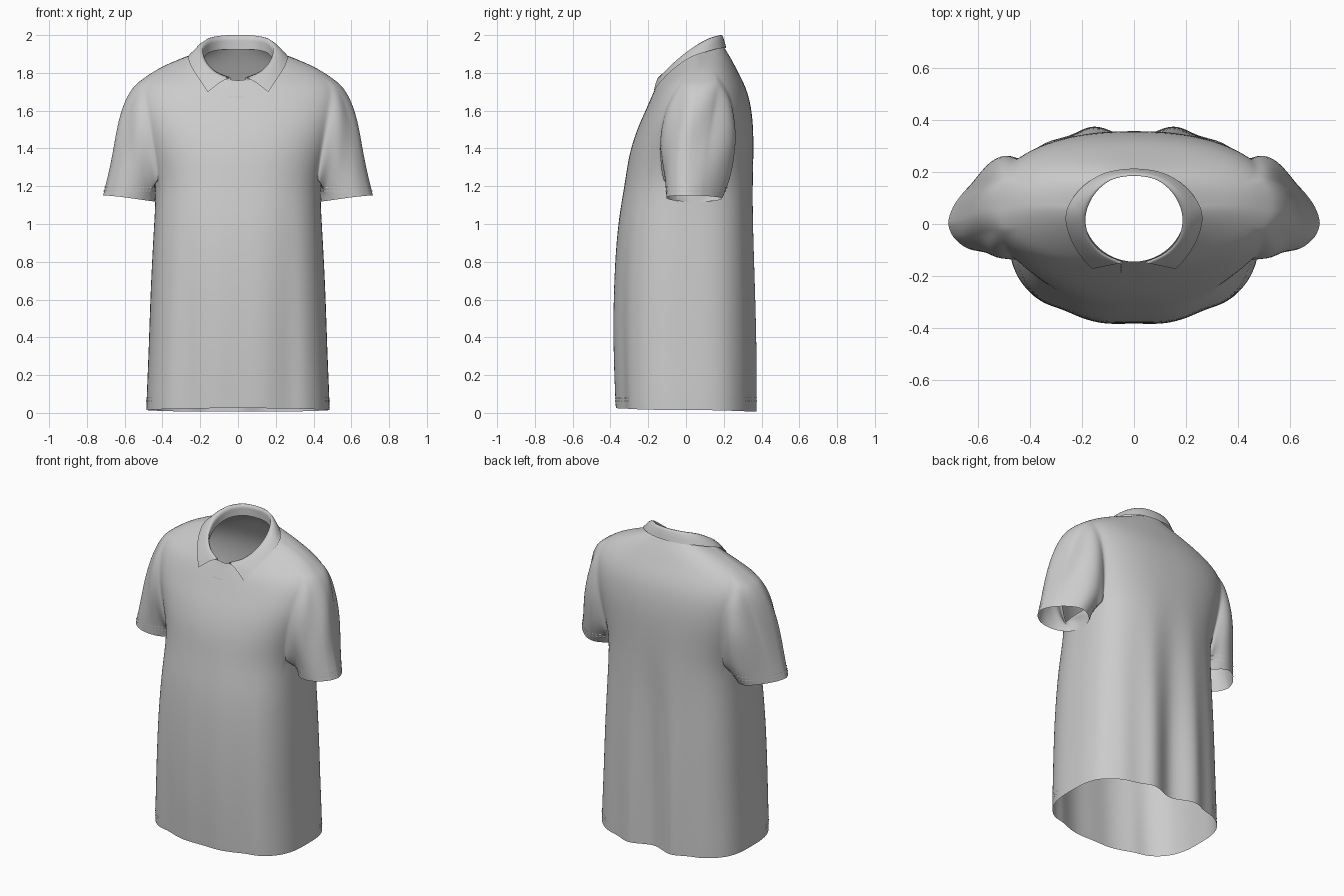
import bpy, bmesh, math
from math import sin, cos, pi, exp
from mathutils import Vector
from mathutils.bvhtree import BVHTree

if "Cube" in bpy.data.objects:
    bpy.data.objects.remove(bpy.data.objects["Cube"])

N, R0, R1 = 72, 6, 11    # columns, first and last armhole ring
JF, JB = -6, 7           # armhole columns towards front and back

# torso rings: half width, roundness, centre y, front y, back y, front z, side z, back z
RINGS = [
    (.485, .74, .00, -.368, .354, .025, .015, .006),
    (.483, .74, .00, -.372, .354, .10, .10, .10),
    (.472, .75, .00, -.382, .354, .35, .35, .35),
    (.463, .76, .00, -.382, .354, .65, .65, .65),
    (.447, .78, .00, -.366, .352, .95, .95, .95),
    (.437, .80, .01, -.342, .354, 1.11, 1.11, 1.11),
    (.437, .82, .02, -.322, .356, 1.23, 1.23, 1.23),
    (.482, .85, .03, -.302, .358, 1.37, 1.38, 1.39),
    (.525, .85, .03, -.260, .356, 1.50, 1.52, 1.53),
    (.547, .87, .04, -.219, .340, 1.59, 1.63, 1.65),
    (.547, .90, .05, -.193, .314, 1.65, 1.70, 1.73),
    (.515, .93, .06, -.175, .278, 1.69, 1.76, 1.80),
    (.430, .96, .07, -.162, .245, 1.72, 1.82, 1.865),
    (.320, 1.0, .07, -.153, .218, 1.74, 1.868, 1.91),
    (.200, 1.0, .06, -.145, .193, 1.76, 1.91, 1.95),
]


def spow(v, p):
    return math.copysign(abs(v) ** p, v)


def torso_point(i, j):
    w, p, yc, yf, yb, zf, zs, zb = RINGS[i]
    t = 2 * pi * j / N
    k = 0 if R0 + 1 < i < R1 - 1 else .15 if R0 < i < R1 else .4
    t -= k * sin(2 * t) / 2
    s = sin(t)
    x = w * spow(cos(t), p)
    reach = yb - yc if s > 0 else yc - yf
    y = yc + reach * spow(s, p * (.8 if s > 0 and i < 12 else 1))
    z = zs + ((zb if s > 0 else zf) - zs) * abs(s) ** (1.4 if s > 0 or i > 11 else 1.8)
    # hanging folds towards the hem
    f = max(0, min(1, 1.3 - z))
    if s > 0:
        y += f * (.036 * exp(-((abs(x) - .15) / .06) ** 2) + .006 * exp(-((abs(x) - .33) / .05) ** 2)
                  - .045 * exp(-(x / .06) ** 2))
    else:
        y += f * (.018 * exp(-((abs(x) - .27) / .06) ** 2) - .008 * exp(-((abs(x) - .1) / .06) ** 2))
    return Vector((x, y, z))


def finish(bm, name):
    me = bpy.data.meshes.new(name)
    bm.to_mesh(me)
    bm.free()
    for f in me.polygons:
        f.use_smooth = True
    ob = bpy.data.objects.new(name, me)
    bpy.context.collection.objects.link(ob)
    return ob


# shirt body: torso loft with an armhole left open on each side
bm = bmesh.new()
g = [[bm.verts.new(torso_point(i, j)) for j in range(N)] for i in range(len(RINGS))]


def in_armhole(i, j):
    return R0 <= i < R1 and ((j - JF) % N < JB - JF or (j - N // 2 + JB) % N < JB - JF)


for i in range(len(RINGS) - 1):
    for j in range(N):
        if not in_armhole(i, j):
            bm.faces.new((g[i][j], g[i][(j + 1) % N], g[i + 1][(j + 1) % N], g[i + 1][j]))

# sleeves: lofted from the armhole edge to the cuff
STEPS = 10
for side, c in ((1, 0), (-1, N // 2)):
    idx = [(R0, j) for j in range(JF, JB)] + [(i, JB) for i in range(R0, R1)]
    idx += [(R1, j) for j in range(JB, JF, -1)] + [(i, JF) for i in range(R1, R0, -1)]
    prev = [g[i][(c + side * j) % N] for i, j in idx]
    start = [Vector((abs(v.co.x), v.co.y, v.co.z)) for v in prev]
    for s in range(1, STEPS + 1):
        t = s / STEPS
        row = []
        for a in start:
            phi = math.atan2((a.y - .06) / .19, (a.z - 1.5) / .25)
            u = (1 + cos(phi)) / 2
            back = max(0, sin(phi))
            # cuff: lens-shaped, outer edge swung to the front
            d = Vector((.577 + .138 * spow(cos(phi), 1.2) - .02 * abs(sin(phi)),
                        .05 + .152 * sin(phi) - .045 * max(0, cos(phi)), 1.135 + .017 * cos(phi)))
            b = a + Vector((.01 + .10 * u, .02 * sin(phi) + .01 * back, -.06 * u))
            e = d + Vector((-.065 * u, .01 * sin(phi) + .06 * back, .05 + .2 * u))
            q = a * (1 - t) ** 3 + b * 3 * t * (1 - t) ** 2 + e * 3 * t * t * (1 - t) + d * t ** 3
            r = .007 * sin(5 * phi + 5 * t) * sin(pi * t) ** 2
            q += Vector((cos(phi), sin(phi), 0)) * r
            row.append(bm.verts.new((side * q.x, q.y, q.z)))
        for n in range(len(row)):
            m = (n + 1) % len(row)
            bm.faces.new((prev[n], prev[m], row[m], row[n]))
        prev = row
bmesh.ops.recalc_face_normals(bm, faces=bm.faces)
back = max(bm.faces, key=lambda f: f.calc_center_median().y)
if back.normal.y < 0:
    bmesh.ops.reverse_faces(bm, faces=bm.faces)
body = finish(bm, "shirt_body")
sub = body.modifiers.new("smooth", 'SUBSURF')
sub.levels = sub.render_levels = 2

bpy.context.view_layer.update()
bvh = BVHTree.FromObject(body, bpy.context.evaluated_depsgraph_get())


def lift(p, gap, settle=False):
    """Push a point outside the shirt surface, or settle it onto the surface."""
    co, no, _, dist = bvh.find_nearest(p)
    h = (p - co).dot(no)
    return p + no * (gap - h) if (h < gap or settle) and dist < .08 else p


def spline(pts, n):
    """Catmull-Rom resampling."""
    pts = [Vector(p) for p in pts]
    pts = [2 * pts[0] - pts[1]] + pts + [2 * pts[-1] - pts[-2]]
    out = []
    for k in range(1, len(pts) - 2):
        a, b, c, d = pts[k - 1:k + 3]
        for m in range(n):
            t = m / n
            out.append(.5 * (2 * b + (c - a) * t + (2 * a - 5 * b + 4 * c - d) * t * t
                             + (3 * b - a - 3 * c + d) * t ** 3))
    return out + [pts[-2]]


# collar: inner stand, rolled fold and outer leaf with pointed tips
FOLD = [(0, .185, 2.0), (.09, .168, 1.997), (.155, .11, 1.978), (.186, .03, 1.93),
        (.172, -.05, 1.867), (.12, -.11, 1.81), (.04, -.148, 1.775)]
EDGE = [(0, .212, 1.932), (.11, .19, 1.925), (.205, .13, 1.905), (.255, .05, 1.875),
        (.243, -.03, 1.82), (.205, -.11, 1.76), (.16, -.175, 1.70)]


def mirrored(pts):
    return [(-x, y, z) for x, y, z in pts[:0:-1]] + pts


fold, edge = spline(mirrored(FOLD), 5), spline(mirrored(EDGE), 5)
last = len(fold) - 1
bm = bmesh.new()
rows = []
for n, (f, e) in enumerate(zip(fold, edge)):
    k = 1 - abs(2 * n / last - 1) ** 3
    e = lift(e, .008, True)
    out = Vector((e.x - f.x, e.y - f.y, 0)) * .12
    up = Vector((0, 0, .01 * k))
    col = [f + Vector((.006 * f.x, 0, -.015 - .06 * k)), f + Vector((0, 0, -.01 - .02 * k)), f]
    col += [lift(f.lerp(e, q) + out * b + up * b, .008) for q, b in ((.12, .7), (.35, 1), (.7, .5))]
    rows.append([bm.verts.new(p) for p in col + [e]])
for a, b in zip(rows, rows[1:]):
    for m in range(len(a) - 1):
        bm.faces.new((a[m], b[m], b[m + 1], a[m + 1]))
bmesh.ops.recalc_face_normals(bm, faces=bm.faces)
finish(bm, "collar")


# stitching: short flat dashes laid on the fabric
def dashes(bm, pts, across):
    for a, b in zip(pts[::2], pts[1::2]):
        w = Vector(across) * .0025
        bm.faces.new([bm.verts.new(p) for p in (a - w, b - w, b + w, a + w)])


def hem_line(bm, cx, cy, z, count):
    pts = []
    for n in range(count):
        t = 2 * pi * n / count
        co, no, _, _ = bvh.ray_cast(Vector((cx, cy, z)), Vector((cos(t), sin(t), 0)))
        if co:
            pts.append(co + no * .003)
    dashes(bm, pts, (0, 0, 1))


def front_line(bm, a, b, count, across):
    pts = []
    for n in range(count):
        p = Vector((a[0], -1, a[1])).lerp(Vector((b[0], -1, b[1])), n / (count - 1))
        co, no, _, _ = bvh.ray_cast(p, Vector((0, 1, 0)))
        if co:
            pts.append(co + no * .003)
    dashes(bm, pts, across)


bm = bmesh.new()
for z in (.063, .08):
    hem_line(bm, 0, 0, z, 240)
for side in (1, -1):
    for z in (1.175, 1.195):
        hem_line(bm, side * .575, .05, z, 100)
finish(bm, "hem_stitching")

bm = bmesh.new()
front_line(bm, (-.05, 1.74), (-.05, 1.67), 12, (1, 0, 0))
front_line(bm, (-.05, 1.67), (.02, 1.67), 12, (0, 0, 1))
finish(bm, "placket_stitching")
